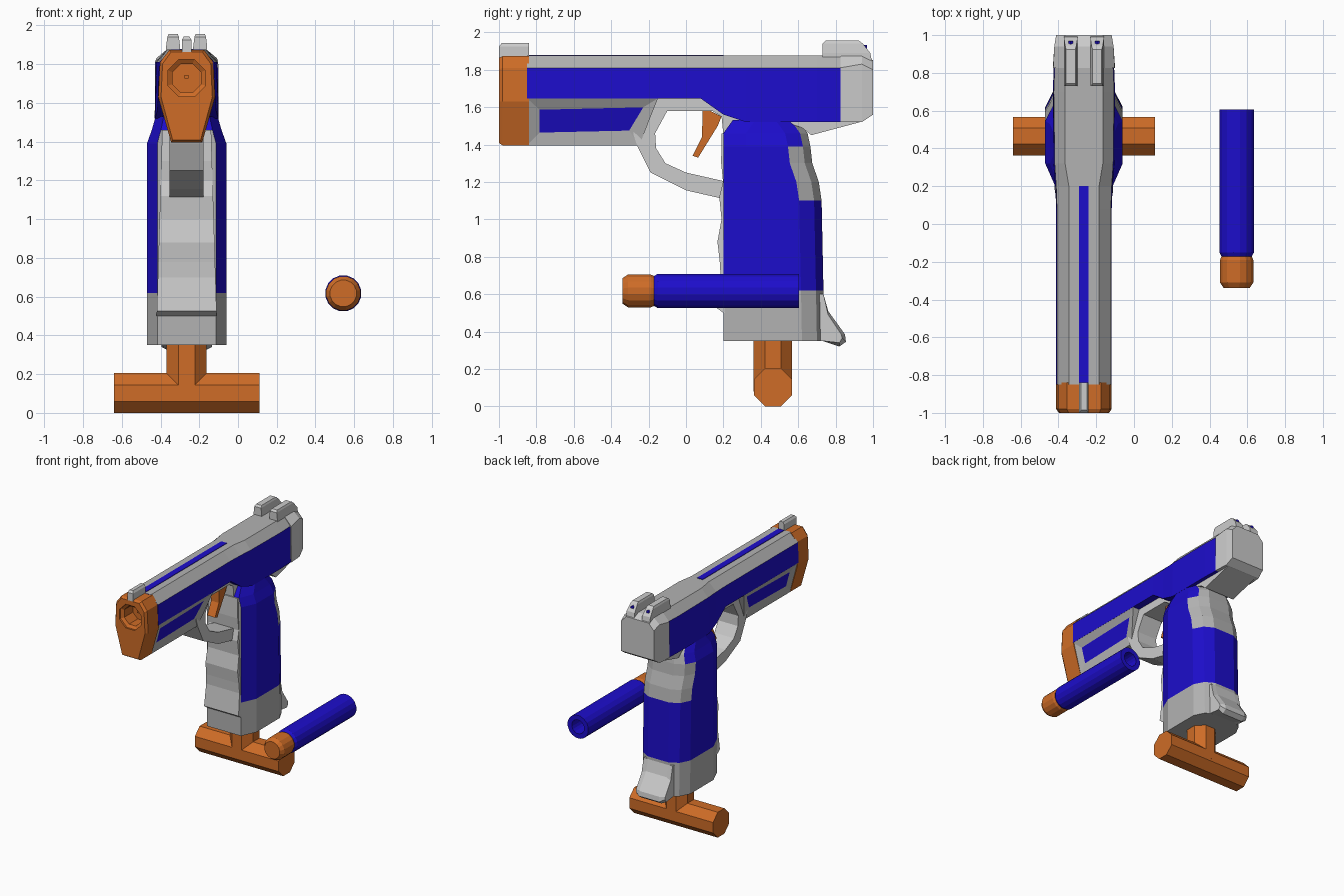
import bpy, bmesh, math
from mathutils import Vector

if "Cube" in bpy.data.objects:
    bpy.data.objects.remove(bpy.data.objects["Cube"])

CX = -0.265  # centre line of the blaster


def material(name, rgb):
    m = bpy.data.materials.new(name)
    m.diffuse_color = (*rgb, 1)
    m.use_nodes = True
    m.node_tree.nodes["Principled BSDF"].inputs["Base Color"].default_value = m.diffuse_color
    return m


GREY = material("grey", (0.45, 0.45, 0.45))
BLUE = material("blue", (0.012, 0.004, 0.6))
ORANGE = material("orange", (0.62, 0.15, 0.02))


def loft(name, rings, mat=None, paint=None, inset=None):
    """Skin a stack of equal-length rings; paint(face) picks faces to turn blue."""
    bm = bmesh.new()
    vs = [[bm.verts.new(p) for p in r] for r in rings]
    n = len(rings[0])
    for a, b in zip(vs, vs[1:]):
        for i in range(n):
            j = (i + 1) % n
            bm.faces.new((a[i], a[j], b[j], b[i]))
    bm.faces.new(vs[0])
    bm.faces.new(vs[-1])
    bmesh.ops.recalc_face_normals(bm, faces=bm.faces)
    bm.normal_update()
    chosen = [f for f in bm.faces if paint and paint(f)]
    if inset:
        bmesh.ops.inset_individual(bm, faces=chosen, thickness=inset[0], depth=inset[1])
    for f in chosen:
        f.material_index = 1
    me = bpy.data.meshes.new(name)
    bm.to_mesh(me)
    bm.free()
    ob = bpy.data.objects.new(name, me)
    bpy.context.collection.objects.link(ob)
    if paint:
        me.materials.append(GREY)
        me.materials.append(BLUE)
    elif mat:
        me.materials.append(mat)
    return ob


def mirrored(half):
    return half + [(-x, v) for x, v in reversed(half)]


def along_y(y, half):
    return [(CX + x, y, z) for x, z in mirrored(half)]


def along_z(z, half):
    return [(CX + x, y, z) for x, y in mirrored(half)]


def prism(name, profile, w, mat=None, x0=CX):
    """Side-view (y, z) profile extruded across x."""
    return loft(name, [[(x0 + s * w, y, z) for y, z in profile] for s in (-1, 1)], mat)


def tube(name, axis, centre, stations, sides, mat):
    """Rings of (radius, position) along an axis; flat sides face the axes."""
    rings = []
    for r, t in stations:
        ring = []
        for i in range(sides):
            a = 2 * math.pi * (i + 0.5) / sides
            u, v = (r / math.cos(math.pi / sides) * k for k in (math.cos(a), math.sin(a)))
            p = {"x": (t, u, v), "y": (u, t, v), "z": (u, v, t)}[axis]
            ring.append(Vector(centre) + Vector(p))
        rings.append(ring)
    return loft(name, rings, mat)


# Slide: grey roof, blue sides, widening over the grip
slide = [(-0.85, .08, .143, .147, 1.645), (.08, .08, .143, .147, 1.645),
         (.2, .08, .147, .152, 1.56), (.32, .10, .155, .163, 1.52),
         (.7, .10, .16, .165, 1.52), (.825, .10, .155, .16, 1.52)]
loft("slide", [along_y(y, [(a, 1.875), (b, 1.81), (c, zb)]) for y, a, b, c, zb in slide],
     paint=lambda f: f.calc_center_median().z < 1.8)
prism("top_stripe", [(-0.84, 1.86), (.2, 1.86), (.2, 1.879), (-0.84, 1.879)], .025, BLUE)

# Rear cap and the tang under it
loft("rear_cap", [along_y(.825, [(.10, 1.878), (.163, 1.81), (.165, 1.52)]),
                  along_y(.94, [(.10, 1.878), (.157, 1.83), (.157, 1.52)]),
                  along_y(1.0, [(.10, 1.85), (.147, 1.80), (.147, 1.56)])])
prism("tang", [(.5, 1.53), (.62, 1.49), (.67, 1.45), (.94, 1.522), (.9, 1.6), (.5, 1.6)], .135)

# Lower rail with recessed blue side panels
loft("lower_rail", [along_z(1.647, [(.147, -0.85), (.147, -0.15)]),
                    along_z(1.395, [(.08, -0.85), (.08, -0.25)])],
     paint=lambda f: abs(f.normal.x) > .8, inset=(.095, -0.015))

# Muzzle block with a stepped octagonal bore
half = [(.09, 1.873), (.138, 1.81), (.147, 1.63), (.08, 1.395)]
small = [(x * .9, 1.65 + (z - 1.65) * .95) for x, z in half]
muzzle = loft("muzzle", [along_y(-1, small), along_y(-0.98, half), along_y(-0.84, half)], ORANGE)
bore = tube("bore_cutter", "y", (CX, 0, 1.728),
            [(.096, -1.05), (.096, -0.985), (.074, -0.97), (.074, -0.86)], 8, ORANGE)
bore.hide_render = True
mod = muzzle.modifiers.new("bore", "BOOLEAN")
mod.object = bore
mod.solver = "EXACT"
bpy.context.view_layer.objects.active = muzzle
bpy.ops.object.modifier_apply(modifier="bore")
bpy.data.objects.remove(bore)
tube("bore_pin", "y", (CX, 0, 1.735), [(.01, -0.9), (.01, -0.85)], 4, ORANGE)

# Sights
loft("front_sight", [[(CX + sx * w, y0 if sy < 0 else -0.84, z)
                      for sx, sy in ((-1, -1), (1, -1), (1, 1), (-1, 1))]
                     for z, w, y0 in ((1.86, .025, -1), (1.925, .025, -1), (1.942, .015, -0.985))])
for side, s in (("left", -1), ("right", 1)):
    x0 = CX + s * .07
    loft("rear_sight_" + side, [
        [(x0 - w, ya, z), (x0 + w, ya, z), (x0 + w, yb, z), (x0 - w, yb, z)]
        for z, w, ya, yb in ((1.84, .036, .73, .995), (1.89, .036, .73, .985),
                             (1.94, .03, .73, .945), (1.955, .024, .745, .925))])
    tube("sight_dot_" + side, "y", (x0, 0, 1.918), [(.012, .93), (.012, .968)], 6, BLUE)

# Trigger guard and trigger
prism("trigger_guard", [(-0.28, 1.45), (-0.26, 1.39), (-0.19, 1.25), (0, 1.155), (.22, 1.105),
                        (.22, 1.2), (0, 1.25), (-0.11, 1.3), (-0.16, 1.38), (-0.165, 1.46),
                        (-0.1, 1.58), (.14, 1.58), (.19, 1.55), (.2, 1.45), (.3, 1.45),
                        (.3, 1.65), (-0.28, 1.65)], .088)
prism("trigger", [(.09, 1.6), (.19, 1.55), (.17, 1.5), (.065, 1.33), (.035, 1.34),
                  (.085, 1.44)], .035, ORANGE)


# Grip: grey base, blue side panels and lower back, grey upper back
def grip_paint(f):
    c = f.calc_center_median()
    return c.z > .62 and f.normal.y > -0.9 and not (c.y > .58 and c.z > 1.1)


grip = [(.35, .2, .74, .205), (.62, .2, .735, .205), (1.1, .2, .725, .205), (1.2, .2, .71, .205),
        (1.3, .2, .675, .205), (1.39, .2, .665, .205), (1.46, .2, .65, .18), (1.53, .25, .6, .16)]
loft("grip", [along_z(z, [(w * .74, yf), (w, yf + .12), (w, yb - .12), (w * .8, yb - .04),
                          (w * .45, yb)]) for z, yf, yb, w in grip], paint=grip_paint)

# Front strap with finger grooves
strap = [(.5, .2), (.525, .165), (.7, .185), (.78, .18), (.88, .168), (1.0, .19),
         (1.12, .178), (1.2, .198), (1.3, .188), (1.46, .19)]
loft("front_strap", [along_z(z, [(.155 - .03 * (z - .5), y), (.155 - .03 * (z - .5), .25)])
                     for z, y in strap])

# Heel at the back of the grip base
loft("grip_heel", [[(CX + x, y, z) for y, z in
                    ((.6, .36), (.73, .35), (.82, .32 + d), (.855 - d, .345 + d),
                     (.85 - d, .385), (.76, .51 - d), (.735, .6), (.6, .6))]
                   for x, d in ((-.13, .02), (-.09, 0), (.09, 0), (.13, .02))])

# T-shaped pull handle
tube("handle_stem", "z", (CX, .465, 0), [(.103, .08), (.103, .37)], 8, ORANGE)
tube("handle_bar", "x", (0, .465, .1025), [(.1025, -0.64), (.1025, .11)], 8, ORANGE)

# Loose foam dart with a hollow tail
D = (.5435, 0, .617)
tube("dart_tip", "y", D, [(.068, -0.34), (.088, -0.31), (.088, -0.19), (.08, -0.17)], 16, ORANGE)
tube("dart_body", "y", D, [(.078, -0.175), (.092, -0.15), (.092, .605), (.055, .605),
                           (.05, .3)], 16, BLUE)
